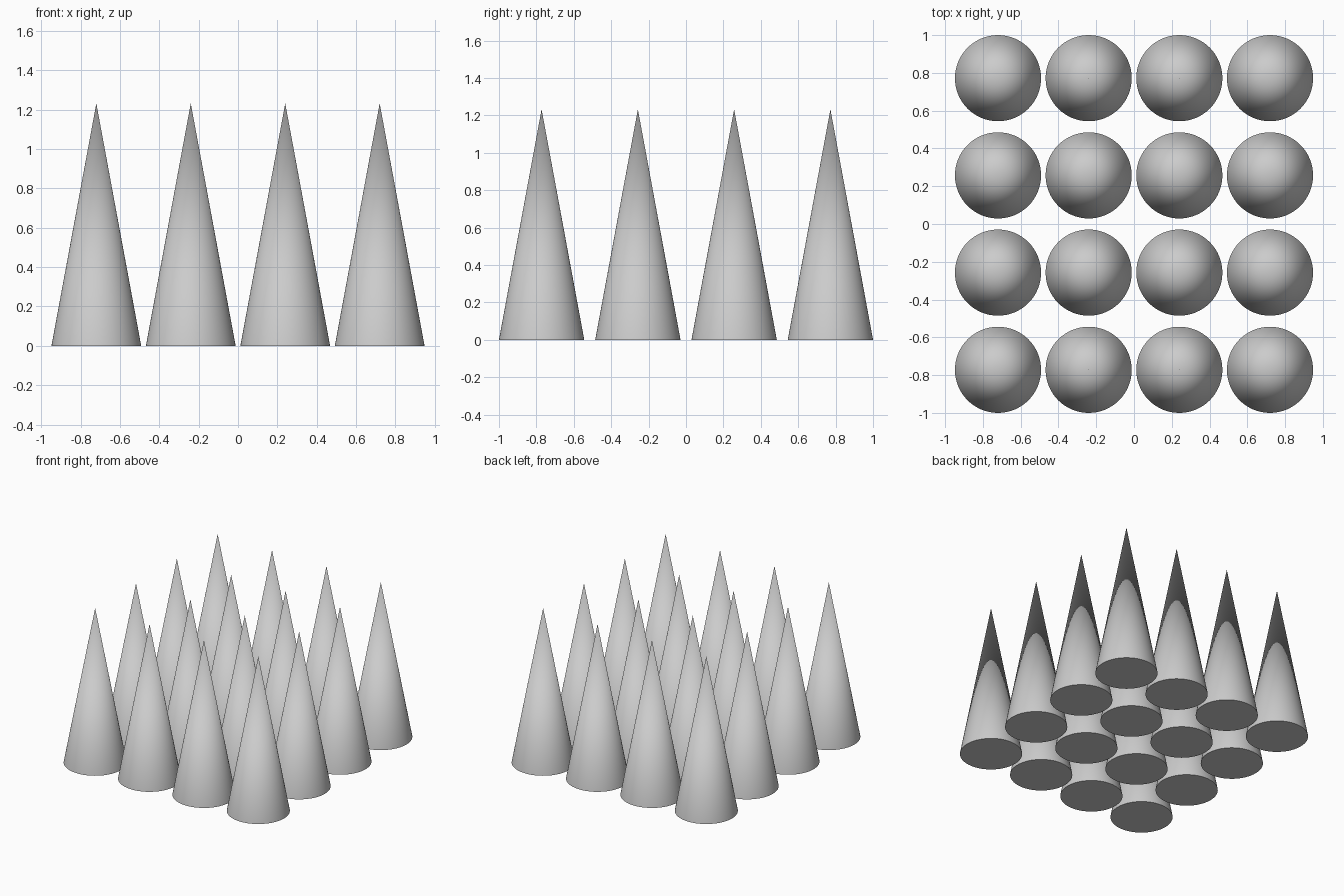
import bpy

if "Cube" in bpy.data.objects:
    bpy.data.objects.remove(bpy.data.objects["Cube"])

RADIUS, HEIGHT = 0.228, 1.232
STEP_X, STEP_Y = 0.48, 0.5147
COUNT = 4


def add_cone(name, x, y):
    bpy.ops.mesh.primitive_cone_add(vertices=64, radius1=RADIUS, radius2=0,
                                    depth=HEIGHT, location=(x, y, HEIGHT / 2))
    cone = bpy.context.object
    cone.name = name
    # smooth flank, sharp base rim
    bpy.ops.object.shade_smooth_by_angle()


# 4 x 4 grid of closed cones
for row in range(COUNT):
    for col in range(COUNT):
        add_cone(f"cone_row{row + 1}_col{col + 1}",
                 (col - (COUNT - 1) / 2) * STEP_X,
                 (row - (COUNT - 1) / 2) * STEP_Y)
